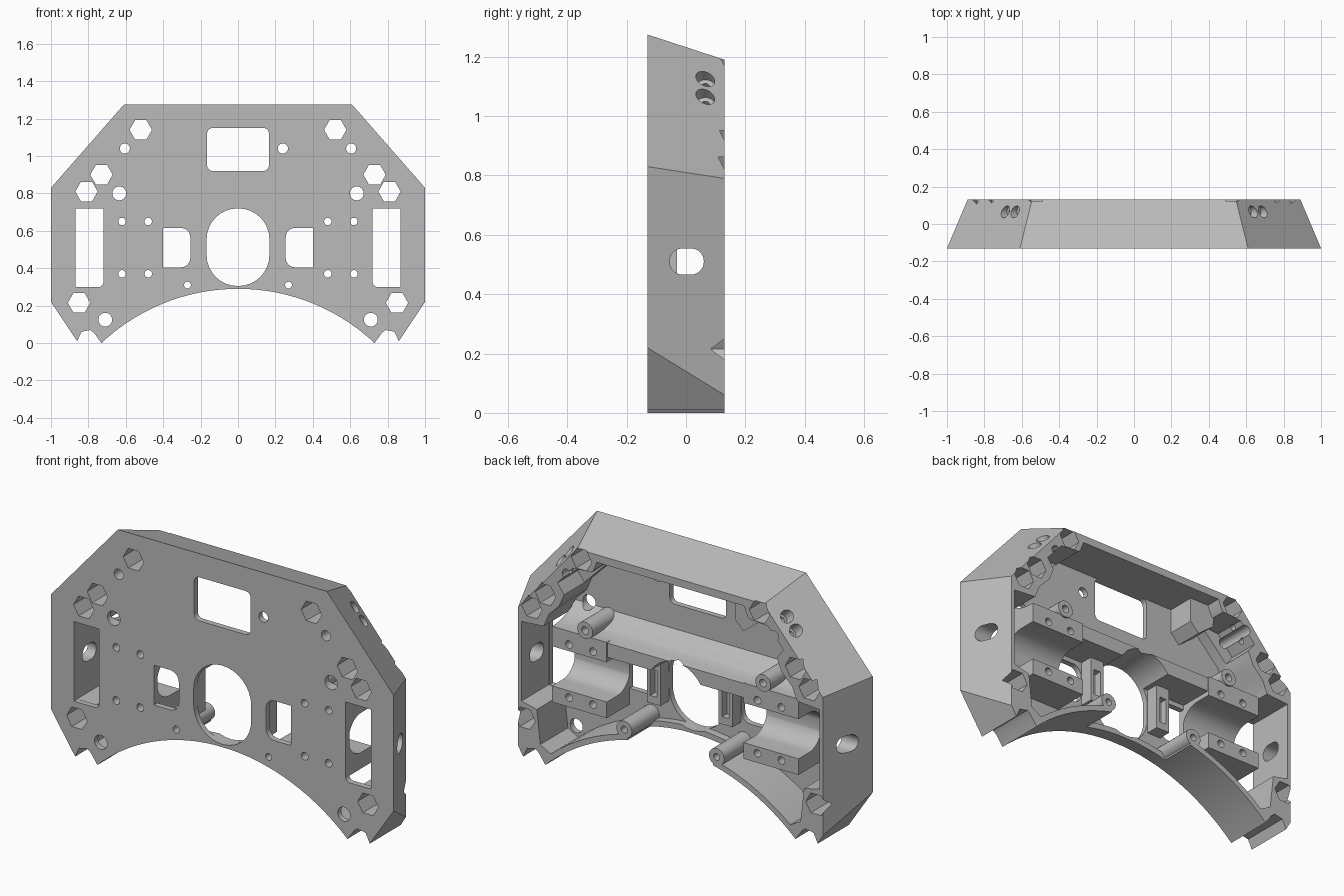
import bpy, bmesh
from math import sin, cos, pi, sqrt
from mathutils import Vector, Matrix

cube = bpy.data.objects.get("Cube")
if cube:
    bpy.data.objects.remove(cube)

FRONT, BACK = -0.13, 0.13
ARC_Z, ARC_R = -0.774, 1.064


def mirrored(pts):
    return [(-x, z) for x, z in pts]


def symmetric(half):
    return half + mirrored(half)[::-1]


def arc_z(x, r=ARC_R):
    return ARC_Z + sqrt(r * r - x * x)


def ngon(cx, cz, r, n=24):
    return [(cx + r * cos(2 * pi * i / n), cz + r * sin(2 * pi * i / n)) for i in range(n)]


def round_rect(x0, x1, z0, z1, radii, n=8):
    """Rounded rectangle, corner radii from lower left, anticlockwise."""
    pts = []
    corners = [(x0, z0, 1, 1), (x1, z0, -1, 1), (x1, z1, -1, -1), (x0, z1, 1, -1)]
    for k, ((x, z, sx, sz), r) in enumerate(zip(corners, radii)):
        if r == 0:
            pts.append((x, z))
            continue
        for i in range(n + 1):
            a = pi + k * pi / 2 + i * pi / 2 / n
            pts.append((x + sx * r + r * cos(a), z + sz * r + r * sin(a)))
    return pts


def prism(bm, pts, a, b, axis="y", end=None):
    """Extrude a profile along y (x, z points) or x (y, z points)."""
    def place(p, d):
        return (p[0], d, p[1]) if axis == "y" else (d, p[0], p[1])
    lo = [bm.verts.new(place(p, a)) for p in pts]
    hi = [bm.verts.new(place(p, b)) for p in (end or pts)]
    bm.faces.new(lo)
    bm.faces.new(hi[::-1])
    for i in range(len(lo)):
        j = (i + 1) % len(lo)
        bm.faces.new((lo[j], lo[i], hi[i], hi[j]))


def make(name, bm):
    bmesh.ops.recalc_face_normals(bm, faces=bm.faces[:])
    mesh = bpy.data.meshes.new(name)
    bm.to_mesh(mesh)
    bm.free()
    ob = bpy.data.objects.new(name, mesh)
    bpy.context.scene.collection.objects.link(ob)
    return ob


def combine(target, tool, operation):
    mod = target.modifiers.new(operation, "BOOLEAN")
    mod.object, mod.operation, mod.solver = tool, operation, "EXACT"
    mod.use_self = True
    bpy.context.view_layer.update()
    graph = bpy.context.evaluated_depsgraph_get()
    mesh = bpy.data.meshes.new_from_object(target.evaluated_get(graph))
    target.modifiers.clear()
    target.data = mesh
    bpy.data.objects.remove(tool)


# Tapered outer body with an arched underside
foot = [(0.86, 0.01), (0.837, 0.06), (0.79, 0.07), (0.77, 0.055), (0.73, 0.0)]
arch = [(x, arc_z(x)) for x in [0.7 - 0.05 * i for i in range(14)]]
front_half = [(0.61, 1.275), (1.0, 0.83), (1.0, 0.22)] + foot + arch
back_half = [(0.545, 1.19), (0.89, 0.79), (0.89, 0.06)] + foot + arch
bm = bmesh.new()
prism(bm, symmetric(front_half), FRONT, BACK, end=symmetric(back_half))
body = make("mounting_plate_body", bm)

# Hollow open to the back, leaving corner blocks for the nuts
bm = bmesh.new()
inner = [(x, arc_z(x, ARC_R + 0.03)) for x in [0.7 - 0.05 * i for i in range(14)]]
hollow = [(0.43, 1.15), (0.45, 1.1), (0.5, 1.05), (0.62, 0.93), (0.65, 0.86), (0.71, 0.8),
          (0.74, 0.73), (0.87, 0.72), (0.87, 0.3), (0.78, 0.28), (0.76, 0.1)] + inner
prism(bm, symmetric(hollow), -0.1, 0.3)
step = [(0.6, 0.9), (0.66, 0.98), (0.57, 1.08), (0.45, 1.09)]
for pts in (step, mirrored(step)):
    prism(bm, pts, -0.04, 0.3)
prism(bm, round_rect(-0.25, 0.25, 0.15, 0.36, [0] * 4), -0.06, 0.3)
combine(body, make("hollow_cutter", bm), "DIFFERENCE")

# Raised parts inside: cradles, cross beam, posts and bosses
bm = bmesh.new()
AXIS_Z, CRADLE_R = 0.51, 0.105
channel = [(-CRADLE_R * sin(i * pi / 20), AXIS_Z + CRADLE_R * cos(i * pi / 20)) for i in range(21)]
cradle = [(0.09, 0.32), (-0.12, 0.32), (-0.12, 0.72), (0.09, 0.72), (0.09, AXIS_Z + CRADLE_R)]
cradle += channel + [(0.09, AXIS_Z - CRADLE_R)]
beam = [(-0.12, 0.64), (0.085, 0.64), (0.085, 0.715), (0.0, 0.73), (-0.07, 0.76), (-0.12, 0.81)]
prism(bm, beam, -0.72, 0.72, "x")
for s in (1, -1):
    prism(bm, cradle, s * 0.4, s * 0.72, "x")
    prism(bm, round_rect(s * 0.21 - 0.04, s * 0.21 + 0.04, 0.4, 0.65, [0] * 4), -0.12, -0.03)
    prism(bm, ngon(s * 0.27, 0.31, 0.045), -0.12, BACK)
    prism(bm, ngon(s * 0.52, 0.755, 0.045), -0.12, 0.1)
# Single slanted block under the top wall
prism(bm, [(-0.32, 1.17), (-0.32, 1.02), (-0.37, 0.97), (-0.46, 1.04), (-0.48, 1.15)], -0.12, 0.05)
combine(body, make("inner_parts", bm), "UNION")

# Openings and holes
bm = bmesh.new()


def through(pts, start=-0.3):
    prism(bm, pts, start, 0.3)


through(round_rect(-0.165, 0.165, 0.92, 1.15, [0.03] * 4))
through(round_rect(-0.168, 0.168, 0.305, 0.72, [0.166] * 4))
through(ngon(0.24, 1.04, 0.027))
window = round_rect(0.72, 0.868, 0.3, 0.72, [0.025, 0, 0, 0])
port = round_rect(0.255, 0.4, 0.405, 0.615, [0.05, 0, 0, 0.05])
round_holes = [(0.605, 1.04, 0.027), (0.635, 0.8, 0.037), (0.71, 0.125, 0.037), (0.27, 0.31, 0.018)]
round_holes += [(x, z, 0.02) for x in (0.48, 0.62) for z in (0.37, 0.65)]
hexes = [(0.52, 1.14), (0.73, 0.9), (0.81, 0.81), (0.85, 0.215)]
side_slot = round_rect(-0.055, 0.06, 0.466, 0.554, [0.043] * 4)
for s in (1, -1):
    for pts in (window, port):
        through(pts if s > 0 else mirrored(pts))
    for x, z, r in round_holes:
        through(ngon(s * x, z, r))
    for x, z in hexes:
        through(ngon(s * x, z, 0.06, 6))
    through(ngon(s * 0.52, 0.755, 0.02), 0.0)
    through(round_rect(s * 0.21 - 0.02, s * 0.21 + 0.02, 0.44, 0.58, [0] * 4), -0.07)
    prism(bm, side_slot, s * 0.8, s * 1.1, "x")
    # Paired screw holes square to the sloping shoulder
    for x, z in ((0.636, 1.125), (0.688, 1.065)):
        for r, depth in ((0.032, 0.08), (0.015, 0.3)):
            turn = Vector((s * 0.75, 0, 0.66)).to_track_quat("Z", "Y").to_matrix().to_4x4()
            spot = Matrix.Translation((s * x, 0.065, z))
            bmesh.ops.create_cone(bm, cap_ends=True, segments=24, radius1=r, radius2=r,
                                  depth=depth, matrix=spot @ turn)
combine(body, make("hole_cutter", bm), "DIFFERENCE")

# Plain grey finish
grey = bpy.data.materials.new("plain_grey")
grey.use_nodes = True
colour = (0.5, 0.5, 0.5, 1)
grey.diffuse_color = colour
grey.node_tree.nodes["Principled BSDF"].inputs["Base Color"].default_value = colour
body.data.materials.clear()
body.data.materials.append(grey)
for face in body.data.polygons:
    face.material_index = 0

bpy.ops.object.select_all(action="DESELECT")
body.select_set(True)
bpy.context.view_layer.objects.active = body
bpy.ops.object.shade_smooth_by_angle()
